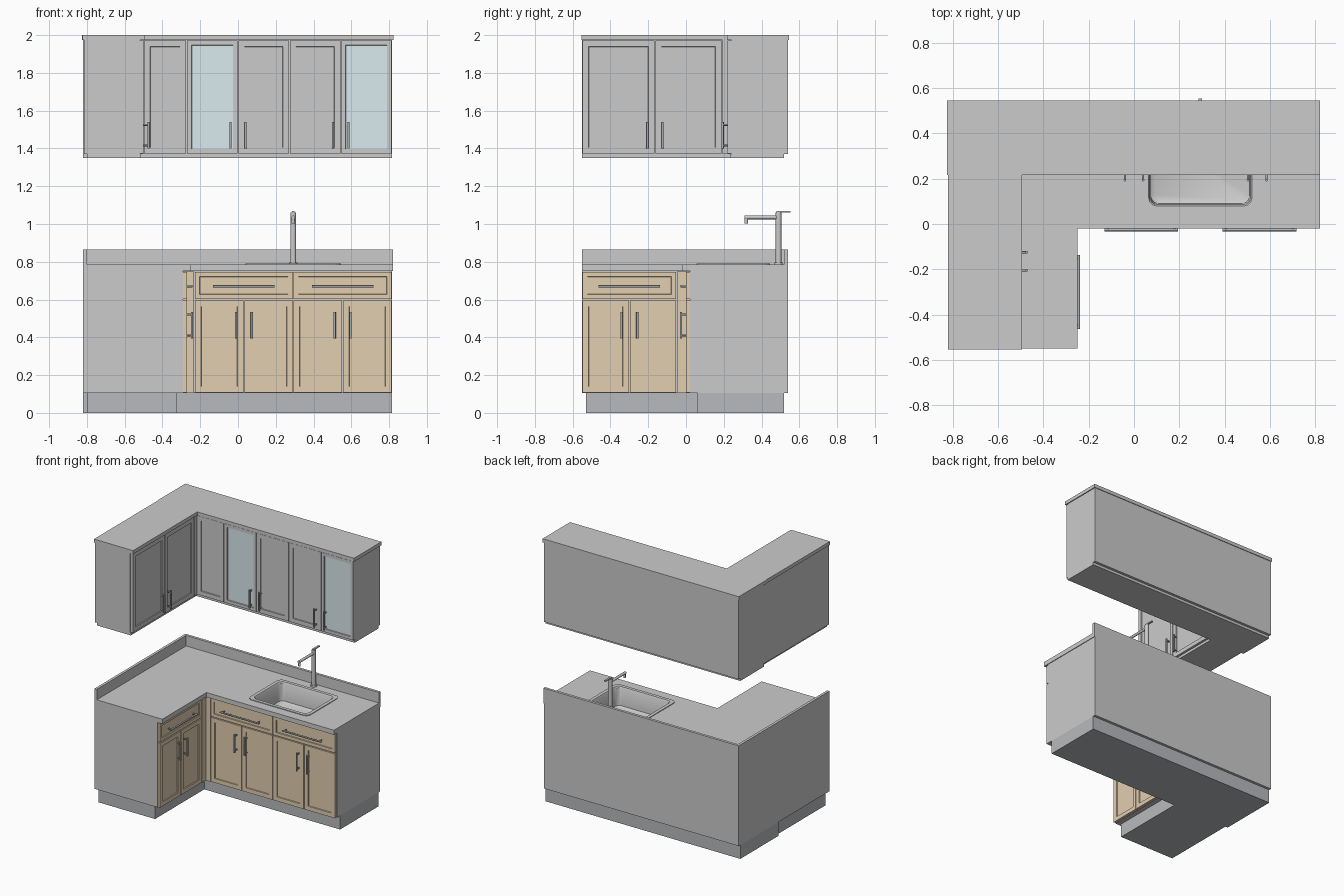
import bpy, bmesh, math
from mathutils import Matrix, Vector

if "Cube" in bpy.data.objects:
    bpy.data.objects.remove(bpy.data.objects["Cube"])


def material(name, rgb):
    m = bpy.data.materials.new(name)
    m.diffuse_color = (*rgb, 1)
    m.use_nodes = True
    m.node_tree.nodes["Principled BSDF"].inputs["Base Color"].default_value = m.diffuse_color
    return m


WOOD = material("wood", (0.76, 0.62, 0.44))
STONE = material("stone", (0.88, 0.87, 0.85))
GLASS = material("glass", (0.70, 0.82, 0.86))
KICK = material("kick", (0.48, 0.49, 0.51))
METAL = material("metal", (0.42, 0.43, 0.44))


def finish(name, bm, mats=(), smooth=False):
    bmesh.ops.recalc_face_normals(bm, faces=bm.faces)
    me = bpy.data.meshes.new(name)
    bm.to_mesh(me)
    bm.free()
    for m in mats:
        if m:
            me.materials.append(m)
    ob = bpy.data.objects.new(name, me)
    bpy.context.collection.objects.link(ob)
    if smooth:
        bpy.context.view_layer.objects.active = ob
        ob.select_set(True)
        bpy.ops.object.shade_smooth_by_angle(angle=math.radians(35))
        ob.select_set(False)
    return ob


def add_box(bm, x0, x1, y0, y1, z0, z1):
    mat = Matrix.Translation(((x0 + x1) / 2, (y0 + y1) / 2, (z0 + z1) / 2)) @ \
        Matrix.Diagonal((x1 - x0, y1 - y0, z1 - z0, 1))
    bmesh.ops.create_cube(bm, size=1, matrix=mat)


def box(name, *dims, mat=None):
    bm = bmesh.new()
    add_box(bm, *dims)
    return finish(name, bm, [mat])


def add_rod(bm, a, b, r, sides=12):
    a, b = Vector(a), Vector(b)
    d = b - a
    mat = Matrix.Translation((a + b) / 2) @ d.to_track_quat('Z', 'Y').to_matrix().to_4x4()
    bmesh.ops.create_cone(bm, cap_ends=True, segments=sides, radius1=r, radius2=r,
                          depth=d.length, matrix=mat)


def prism(name, pts, z0, z1, mat=None):
    bm = bmesh.new()
    f = bm.faces.new([bm.verts.new((x, y, z0)) for x, y in pts])
    r = bmesh.ops.extrude_face_region(bm, geom=[f])
    bmesh.ops.translate(bm, vec=(0, 0, z1 - z0),
                        verts=[v for v in r["geom"] if isinstance(v, bmesh.types.BMVert)])
    return finish(name, bm, [mat])


def ell(name, z0, z1, xl, xr, yf, yb, xs, ye, step=0.0, mat=None):
    """L-shaped slab: back run plus left run; step sets in the left run's outer side."""
    pts = [(xl, yb), (xr, yb), (xr, yf), (xs, yf), (xs, ye), (xl + step, ye)]
    if step:
        pts += [(xl + step, yf), (xl, yf)]
    return prism(name, pts, z0, z1, mat)


def place(bm, side, plane):
    # local: x along the run, -y outward; the left run faces +x
    m = Matrix.Translation((plane, 0, 0)) @ Matrix.Rotation(math.pi / 2, 4, 'Z') if side \
        else Matrix.Translation((0, plane, 0))
    bmesh.ops.transform(bm, matrix=m, verts=bm.verts)


def door(name, side, plane, u0, u1, z0, z1, mat=None, glass=False, border=0.045):
    bm = bmesh.new()
    g = 0.0025
    add_box(bm, u0 + g, u1 - g, 0, 0.02, z0 + g, z1 - g)
    bm.normal_update()
    f = min(bm.faces, key=lambda q: q.calc_center_median().y)
    bmesh.ops.inset_region(bm, faces=[f], thickness=border)
    bmesh.ops.inset_region(bm, faces=[f], thickness=0.002, depth=-0.007)
    if glass:
        f.material_index = 1
    place(bm, side, plane)
    grey = material(name + "_grey", (0.8, 0.8, 0.8)) if glass else mat
    finish(name, bm, [grey, GLASS] if glass else [grey])


def handle(name, side, plane, u, z, length, vertical=True):
    bm = bmesh.new()
    ax = Vector((0, 0, 1)) if vertical else Vector((1, 0, 0))
    c = Vector((u, -0.026, z))
    add_rod(bm, c - ax * length / 2, c + ax * length / 2, 0.006)
    for s in (-1, 1):
        p = c + ax * s * (length / 2 - 0.015)
        add_rod(bm, p, p + Vector((0, 0.027, 0)), 0.005)
    place(bm, side, plane)
    finish(name, bm, [METAL], smooth=True)


# base cabinets
ell("toe_kick", 0, 0.105, -0.82, 0.815, 0.06, 0.52, -0.325, -0.53, 0.02, KICK)
base = ell("base_carcass", 0.105, 0.75, -0.82, 0.815, 0.02, 0.54, -0.29, -0.55)
counter = ell("countertop", 0.75, 0.785, -0.82, 0.82, -0.02, 0.54, -0.25, -0.55, mat=STONE)
box("back_splash", -0.82, 0.82, 0.52, 0.54, 0.785, 0.865, mat=STONE)
box("side_splash", -0.82, -0.80, -0.55, 0.52, 0.785, 0.865, mat=STONE)
box("base_corner_filler_back", -0.29, -0.2325, 0, 0.02, 0.105, 0.748, mat=WOOD)
box("base_corner_filler_side", -0.29, -0.27, -0.0475, 0, 0.105, 0.748, mat=WOOD)

# base fronts: side flag, face plane, start, end, number of drawers
for tag, side, plane, start, end, n in (("back", 0, 0.0, -0.23, 0.815, 2),
                                        ("side", 1, -0.27, -0.55, -0.05, 1)):
    w = (end - start) / n
    for i in range(n):
        a = start + i * w
        m = a + w / 2
        door(f"{tag}_drawer_{i}", side, plane, a, a + w, 0.6, 0.748, WOOD, border=0.035)
        handle(f"{tag}_drawer_handle_{i}", side, plane, m, 0.67, 0.325, False)
        for k, s in enumerate((-1, 1)):
            door(f"{tag}_base_door_{i}{k}", side, plane, min(m, m + s * w / 2),
                 max(m, m + s * w / 2), 0.105, 0.598, WOOD)
            handle(f"{tag}_base_door_handle_{i}{k}", side, plane, m + s * 0.042, 0.465, 0.14)

# wall cabinets
ell("wall_bottom_rail", 1.35, 1.37, -0.82, 0.815, 0.235, 0.52, -0.515, -0.55, 0.02)
ell("wall_carcass", 1.37, 1.975, -0.82, 0.815, 0.24, 0.54, -0.52, -0.55, 0.004)
ell("wall_crown", 1.973, 2.0, -0.825, 0.822, 0.217, 0.545, -0.494, -0.553, 0.003)
box("wall_corner_filler", -0.52, -0.50, 0.1925, 0.24, 1.37, 1.973)
edges = [-0.50, -0.272, 0.0, 0.272, 0.544, 0.815]
for i in range(5):
    see = i in (1, 4)
    door(f"wall_door_{i}", 0, 0.22, edges[i], edges[i + 1], 1.37, 1.973,
         glass=see, border=0.033 if see else 0.045)
for i, u in enumerate((-0.04, 0.04, 0.503, 0.585)):
    handle(f"wall_handle_{i}", 0, 0.22, u, 1.47, 0.14)
for i, (a, b, u) in enumerate(((-0.55, -0.165, -0.205), (-0.165, 0.19, -0.125))):
    door(f"side_wall_door_{i}", 1, -0.50, a, b, 1.37, 1.973)
    handle(f"side_wall_handle_{i}", 1, -0.50, u, 1.47, 0.14)


# sink
def rounded(x0, x1, y0, y1, r, n=6):
    pts = []
    for cx, cy, q in ((x1 - r, y1 - r, 0), (x0 + r, y1 - r, 1),
                      (x0 + r, y0 + r, 2), (x1 - r, y0 + r, 3)):
        for k in range(n + 1):
            t = math.pi / 2 * (q + k / n)
            pts.append((cx + r * math.cos(t), cy + r * math.sin(t)))
    return pts


cutter = prism("sink_cutter", rounded(0.058, 0.527, 0.073, 0.427, 0.042), 0.62, 0.85)
cutter.hide_render = True
cutter.display_type = 'WIRE'
for ob in (base, counter):
    mod = ob.modifiers.new("sink_hole", 'BOOLEAN')
    mod.operation = 'DIFFERENCE'
    mod.object = cutter
    mod.solver = 'EXACT'

bm = bmesh.new()
loops = []
for inset, z, r in ((0, 0.785, 0.04), (0, 0.79, 0.04), (0.025, 0.79, 0.035),
                    (0.03, 0.782, 0.035), (0.035, 0.65, 0.035), (0.05, 0.64, 0.03)):
    loops.append([bm.verts.new((x, y, z)) for x, y in
                  rounded(0.04 + inset, 0.545 - inset, 0.055 + inset, 0.445 - inset, r)])
for A, B in zip(loops, loops[1:]):
    for k in range(len(A)):
        j = (k + 1) % len(A)
        bm.faces.new((A[k], A[j], B[j], B[k]))
bm.faces.new(loops[-1])
finish("sink_basin", bm, smooth=True)
bm = bmesh.new()
add_rod(bm, (0.2925, 0.25, 0.638), (0.2925, 0.25, 0.644), 0.03, 24)
finish("sink_drain", bm, smooth=True)

# faucet
FX, FY = 0.2925, 0.49
bm = bmesh.new()
add_rod(bm, (FX, FY, 0.785), (FX, FY, 0.797), 0.022, 24)
add_rod(bm, (FX, FY, 0.79), (FX, FY, 1.06), 0.015, 24)
add_rod(bm, (FX, FY, 1.035), (FX, 0.31, 1.035), 0.01, 16)
add_rod(bm, (FX, 0.319, 1.04), (FX, 0.319, 1.003), 0.009, 16)
add_box(bm, FX - 0.007, FX + 0.007, 0.478, 0.553, 1.06, 1.069)
finish("faucet", bm, smooth=True)
